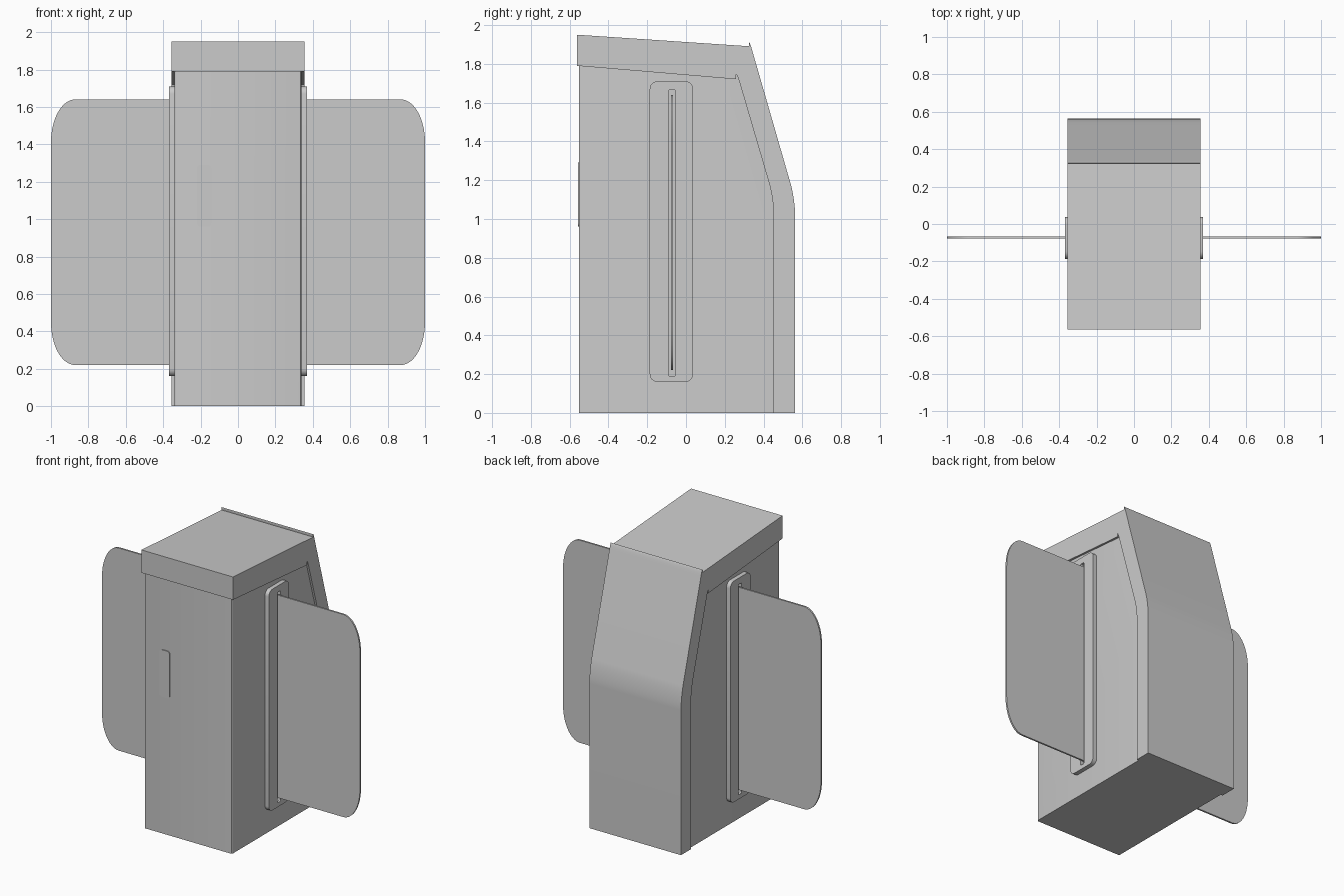
import bpy, bmesh, math
from mathutils import Vector

if "Cube" in bpy.data.objects:
    bpy.data.objects.remove(bpy.data.objects["Cube"])


def fillet(points, n=10):
    """Round the corners of a profile; each point is (u, v, setback u, setback v)."""
    out = []
    for i, (u, v, a, b) in enumerate(points):
        p = Vector((u, v))
        if not a:
            out.append(p)
            continue
        d0 = (Vector(points[i - 1][:2]) - p).normalized()
        d1 = (Vector(points[(i + 1) % len(points)][:2]) - p).normalized()
        s, e = p + d0 * a, p + d1 * b
        for k in range(n + 1):
            # elliptical arc between the two tangent points
            t = k / n * math.pi / 2
            out.append(p + (s - p) * (1 - math.sin(t)) + (e - p) * (1 - math.cos(t)))
    return out


def prism(name, profile, axis, lo, hi):
    """Extrude a profile along x (profile in yz) or y (profile in xz)."""
    bm = bmesh.new()
    place = (lambda p, w: (w, p[0], p[1])) if axis == 'x' else (lambda p, w: (p[0], w, p[1]))
    rings = [[bm.verts.new(place(p, w)) for p in profile] for w in (lo, hi)]
    bm.faces.new(rings[0])
    bm.faces.new(rings[1])
    n = len(profile)
    for i in range(n):
        j = (i + 1) % n
        bm.faces.new((rings[0][i], rings[0][j], rings[1][j], rings[1][i]))
    bmesh.ops.recalc_face_normals(bm, faces=bm.faces)
    me = bpy.data.meshes.new(name)
    bm.to_mesh(me)
    bm.free()
    ob = bpy.data.objects.new(name, me)
    bpy.context.collection.objects.link(ob)
    return ob


def smooth(ob):
    bpy.ops.object.select_all(action='DESELECT')
    ob.select_set(True)
    bpy.context.view_layer.objects.active = ob
    bpy.ops.object.shade_smooth_by_angle(angle=math.radians(30))


def rect(u0, u1, v0, v1, r):
    return fillet([(u0, v0, r, r), (u1, v0, r, r), (u1, v1, r, r), (u0, v1, r, r)], 6)


# Cabinet body with sloped back and slightly softened front corners
inner = fillet([(0.452, 0, 0, 0), (0.452, 1.104, .08, .08), (0.251, 1.79, .09, .07)])
body = prism("cabinet_body", inner + [Vector((-0.552, 1.79)), Vector((-0.552, 0))], 'x', -0.34, 0.34)
bm = bmesh.new()
bm.from_mesh(body.data)
front = [e for e in bm.edges if all(v.co.y < -0.55 for v in e.verts)
         and abs(e.verts[0].co.x - e.verts[1].co.x) < 1e-4]
bmesh.ops.bevel(bm, geom=front, offset=0.01, segments=3, profile=0.5, affect='EDGES')
bm.to_mesh(body.data)
bm.free()
smooth(body)

# Wider cover wrapping over the top and down the back
outer = fillet([(0.563, 0, 0, 0), (0.563, 1.10, .085, .085), (0.318, 1.95, .08, .06)])
cover = prism("wrap_cover", outer + [Vector((-0.563, 1.95)), Vector((-0.563, 1.79))] + inner[::-1],
              'x', -0.355, 0.355)
smooth(cover)

# Thin raised reader plate on the front
smooth(prism("reader_plate", rect(-0.22, -0.14, 0.96, 1.29, 0.02), 'y', -0.558, -0.545))

for side, s in (("right", 1), ("left", -1)):
    # Slotted guide panel on each side
    panel = prism(side + "_guide_panel", rect(-0.187, 0.037, 0.16, 1.71, 0.04), 'x', s * 0.33, s * 0.37)
    cutter = prism(side + "_slot_cutter", rect(-0.089, -0.055, 0.19, 1.665, 0.006), 'x', s * 0.345, s * 0.40)
    cutter.hide_render = True
    cutter.hide_viewport = True
    cut = panel.modifiers.new("slot", 'BOOLEAN')
    cut.operation = 'DIFFERENCE'
    cut.object = cutter
    cut.solver = 'EXACT'
    smooth(panel)

    # Thin barrier flap with rounded outer corners
    flap = fillet([(s * 0.34, 0.22, 0, 0), (s, 0.22, .13, .23),
                   (s, 1.64, .23, .13), (s * 0.34, 1.64, 0, 0)], 14)
    smooth(prism(side + "_barrier_flap", flap, 'y', -0.078, -0.066))
